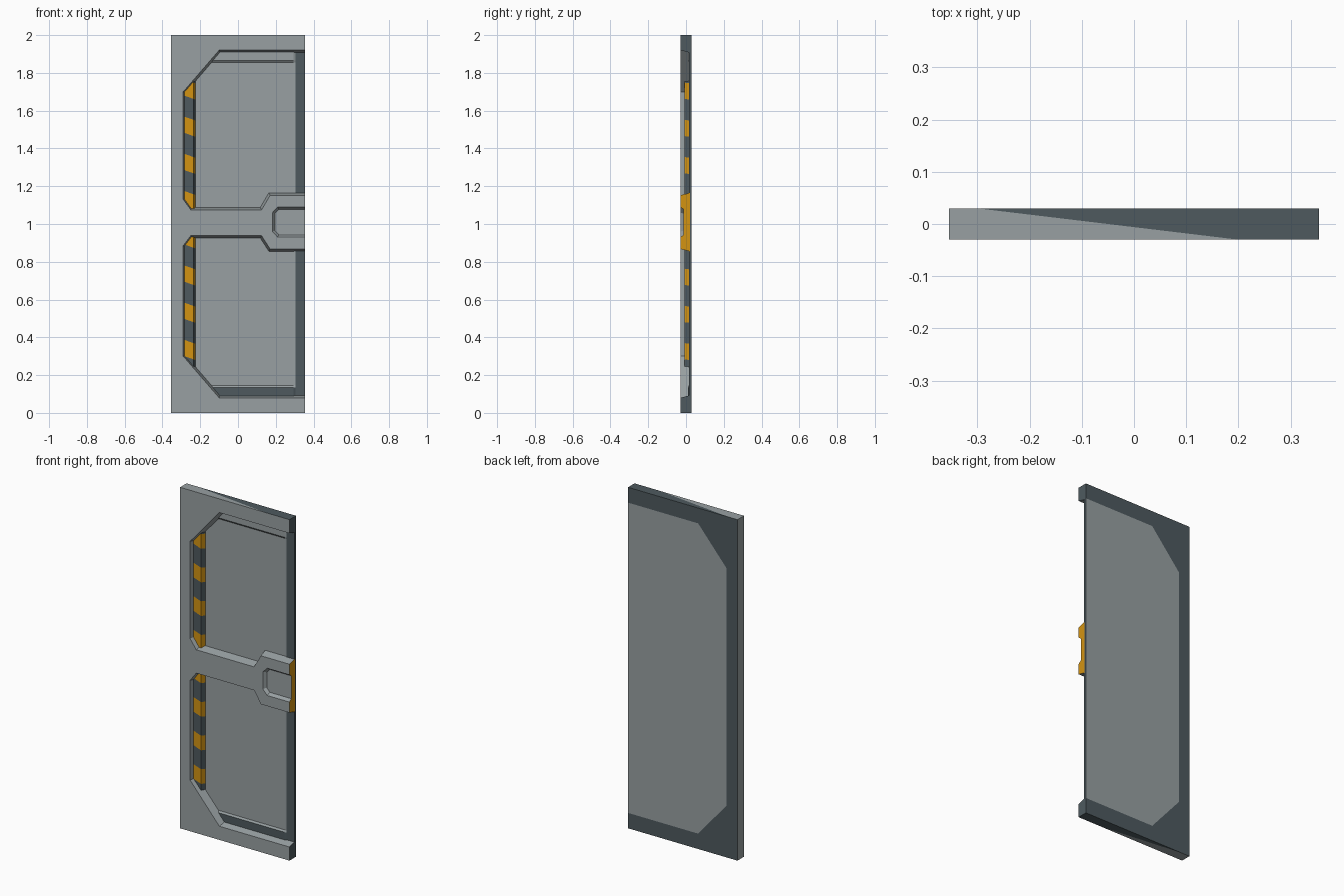
import bpy, bmesh
from mathutils import Vector

if "Cube" in bpy.data.objects:
    bpy.data.objects.remove(bpy.data.objects["Cube"])

W, F, B, H = 0.355, -0.03, 0.03, 2.0     # half width, front y, back y, height


def lin(c):
    c /= 255
    return c / 12.92 if c <= 0.04045 else ((c + 0.055) / 1.055) ** 2.4


def material(name, r, g, b):
    m = bpy.data.materials.new(name)
    m.diffuse_color = (lin(r), lin(g), lin(b), 1)
    m.use_nodes = True
    m.node_tree.nodes["Principled BSDF"].inputs["Base Color"].default_value = m.diffuse_color
    return m


MATS = [material("light_grey", 152, 160, 162),
        material("dark_slate", 78, 90, 95),
        material("hazard_yellow", 212, 148, 18)]
LIGHT, DARK, GOLD = range(3)


def inset(pts, d):
    """Offset an open outline to its left side."""
    v = [Vector(p) for p in pts]
    n = []
    for a, b in zip(v, v[1:]):
        e = (b - a).normalized()
        n.append(Vector((-e.y, e.x)))
    n = [n[0]] + n + [n[-1]]
    return [tuple(p + (a + b) * d / (1 + a.dot(b))) for p, a, b in zip(v, n, n[1:])]


def face(bm, pts, mat, out):
    f = bm.faces.new([bm.verts.new(p) for p in pts])
    f.normal_update()
    if f.normal.dot(Vector(out)) < 0:
        f.normal_flip()
    f.material_index = mat
    return f


def finish(bm, name):
    bmesh.ops.remove_doubles(bm, verts=bm.verts, dist=1e-5)
    me = bpy.data.meshes.new(name)
    bm.to_mesh(me)
    bm.free()
    for m in MATS:
        me.materials.append(m)
    ob = bpy.data.objects.new(name, me)
    bpy.context.collection.objects.link(ob)


def at_y(pts, y):
    return [(x, y, z) for x, z in pts]


# Openings in the front, all running out to the right edge
upper = [(W, 1.92), (-.10, 1.92), (-.29, 1.70), (-.29, 1.13),
         (-.25, 1.075), (.125, 1.075), (.17, 1.152), (W, 1.152)]
lower = [(W, .868), (.17, .868), (.125, .938), (-.25, .938),
         (-.29, .885), (-.29, .30), (-.10, .08), (W, .08)]
handle = [(W, 1.09), (.21, 1.09), (.182, 1.06), (.182, .96), (.21, .93), (W, .93)]
DEEP, HAND = 0.02, -0.012

# Door frame: front face, sloped opening walls, outer sides
bm = bmesh.new()
outline = [(W, H), (-W, H), (-W, 0), (W, 0)] + lower[::-1] + handle[::-1] + upper[::-1]
face(bm, at_y(outline, F), LIGHT, (0, -1, 0))
for pts, depth in ((upper, DEEP), (lower, DEEP), (handle, HAND)):
    inner = inset(pts, 0.013)
    for i in range(len(pts) - 1):
        a, b = Vector(pts[i]), Vector(pts[i + 1])
        e = b - a
        face(bm, at_y(pts[i:i + 2], F) + at_y(inner[i:i + 2][::-1], depth),
             LIGHT, (-e.y, 0, e.x))
face(bm, at_y(inset(handle, 0.013), HAND), LIGHT, (0, -1, 0))
face(bm, [(-W, F, 0), (-W, B, 0), (-W, B, H), (-W, F, H)], LIGHT, (-1, 0, 0))
for z, d in ((0, -1), (H, 1)):           # two-tone top and bottom edges
    face(bm, [(-W, F, z), (.2, F, z), (-.3, B, z), (-W, B, z)], LIGHT, (0, 0, d))
    face(bm, [(.2, F, z), (W, F, z), (W, B, z), (-.3, B, z)], DARK, (0, 0, d))
for z0, z1, z2 in ((0, .08, .093), (H, 1.92, 1.907)):   # frame ends
    face(bm, [(W, F, z0), (W, F, z1), (W, DEEP, z2), (W, B, z2), (W, B, z0)],
         DARK, (1, 0, 0))
finish(bm, "door_frame")

# Yellow end of the centre bar
bm = bmesh.new()
face(bm, [(W, y, z) for y, z in ((F, .868), (F, .93), (HAND, .943), (HAND, 1.077),
     (F, 1.09), (F, 1.152), (DEEP, 1.165), (DEEP, .855))], GOLD, (1, 0, 0))
finish(bm, "lock_end")

# Back: dark surround and light panel
bm = bmesh.new()
back = [(W, 1.91), (-.10, 1.91), (-.285, 1.695), (-.285, .305), (-.10, .09), (W, .09)]
face(bm, at_y([(W, H), (-W, H), (-W, 0), (W, 0)] + back[::-1], B), DARK, (0, 1, 0))
face(bm, at_y(back, B), LIGHT, (0, 1, 0))
finish(bm, "back_plate")

# Panel edge on the right side
bm = bmesh.new()
for z0, z1 in ((.093, .855), (1.165, 1.907)):
    face(bm, [(W, .015, z0), (W, .015, z1), (W, B, z1), (W, B, z0)], DARK, (1, 0, 0))
face(bm, [(W, DEEP, .855), (W, DEEP, 1.165), (W, B, 1.165), (W, B, .855)], DARK, (1, 0, 0))
finish(bm, "panel_edge")


# Recessed panels with raised borders and hazard stripes on the left
def depth(p):
    if p.x < -.23:
        return -.007
    if p.x > .30:
        return .015
    return .01 if p.z > 1.86 or p.z < .14 else .018


STEP, START, HALF, SLANT = .197, .335, .043, .35
for name, pts in (("upper_panel", upper), ("lower_panel", lower)):
    bm = bmesh.new()
    face(bm, at_y(inset(pts, 0.006), 0), LIGHT, (0, -1, 0))

    def cut(co, no, keep=lambda f: True):
        fs = [f for f in bm.faces if keep(f)]
        geom = list({g for f in fs for g in [f, *f.edges, *f.verts]})
        bmesh.ops.bisect_plane(bm, geom=geom, plane_co=co, plane_no=no, dist=1e-6)

    for x in (-.235, -.225, .295, .305):
        cut((x, 0, 0), (1, 0, 0))
    for z in (.135, .145, 1.855, 1.865):
        cut((0, 0, z), (0, 0, 1))
    for k in range(8):
        for s in (-HALF, HALF):
            cut((-.26, 0, START + k * STEP + s), (SLANT, 0, 1),
                lambda f: f.calc_center_median().x < -.225)
    for f in bm.faces:
        c = f.calc_center_median()
        if c.x < -.225:
            t = (c.z + SLANT * (c.x + .26) - START + STEP / 2) % STEP - STEP / 2
            f.material_index = GOLD if abs(t) < HALF else DARK
        elif c.x > .305 or c.z < .135:
            f.material_index = DARK
    for v in bm.verts:
        v.co.y = depth(v.co)
    finish(bm, name)
